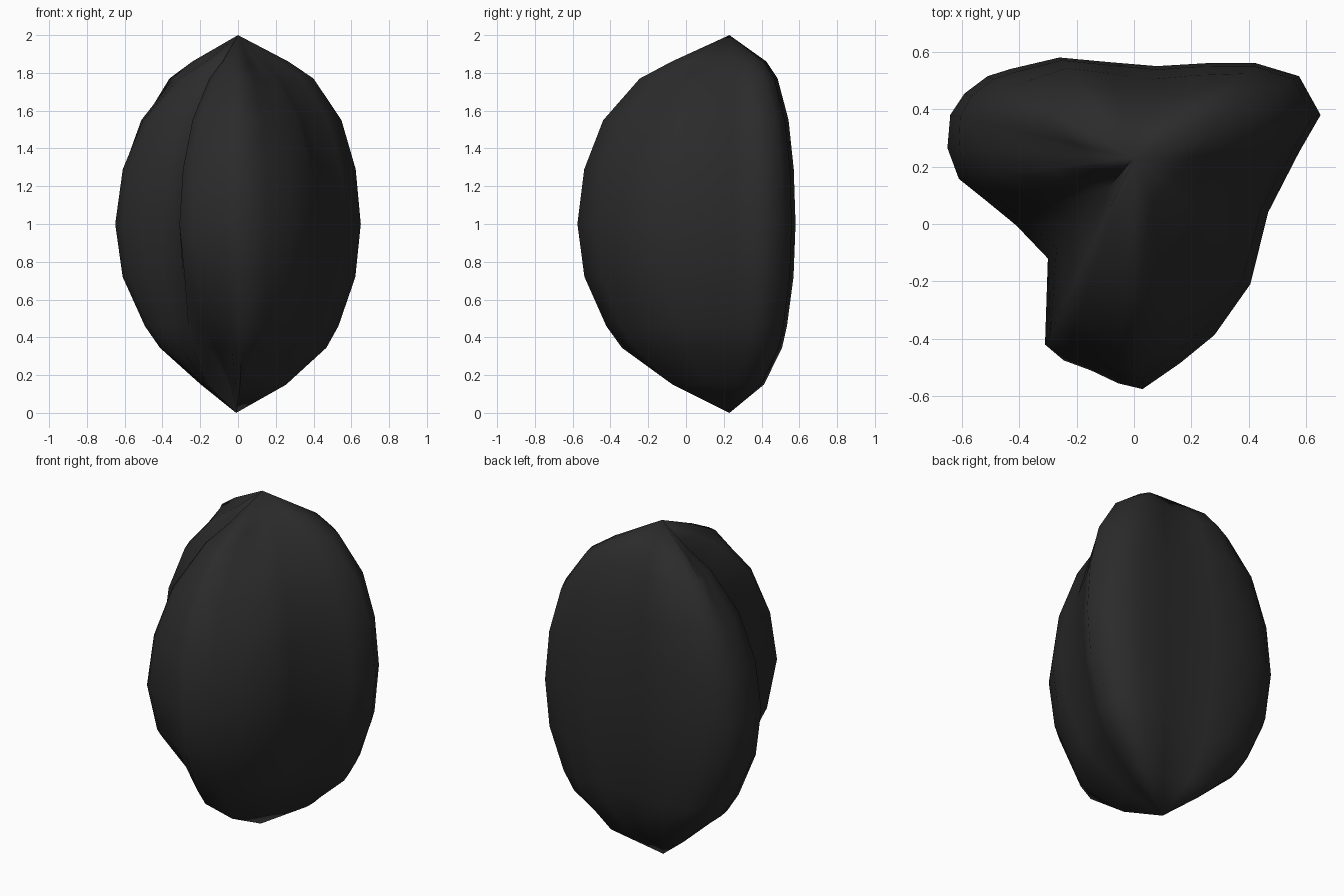
import bpy, bmesh

# Dark seed kernel: a lobed cross-section lofted between two pointed poles
PY = 0.23  # both poles sit above this y

# Cross-section at mid height: x, y, taper exponents of the upper and lower half
# (low = full, high = pinched)
SECTION = [
    (0.65, 0.38, 0.92, 0.98), (0.575, 0.515, 0.80, 0.85),
    (0.425, 0.56, 0.62, 0.70), (0.25, 0.56, 0.72, 0.78),
    (0.08, 0.55, 0.82, 0.85), (-0.10, 0.565, 0.68, 0.74),
    (-0.26, 0.58, 0.60, 0.68), (-0.43, 0.54, 0.78, 0.88),
    (-0.51, 0.515, 0.85, 1.0), (-0.59, 0.455, 0.92, 1.15),
    (-0.64, 0.38, 1.2, 1.3), (-0.65, 0.265, 1.38, 1.35),
    (-0.61, 0.157, 1.35, 1.25), (-0.51, 0.077, 1.45, 1.1),
    (-0.41, -0.005, 1.8, 0.9), (-0.30, -0.12, 2.3, 0.65),
    (-0.31, -0.42, 1.35, 2.0), (-0.245, -0.475, 1.2, 2.0),
    (-0.15, -0.51, 1.08, 1.8), (-0.055, -0.555, 1.0, 1.4),
    (0.03, -0.575, 1.0, 1.03), (0.16, -0.485, 1.2, 1.08),
    (0.28, -0.387, 1.45, 1.15), (0.405, -0.21, 1.4, 1.2),
    (0.43, -0.11, 1.3, 1.15), (0.467, 0.04, 1.2, 1.08),
    (0.575, 0.25, 1.0, 1.0),
]

# Side profile: height, width fraction
PROFILE = [
    (0.15, 0.385), (0.345, 0.715), (0.46, 0.815), (0.72, 0.955),
    (1.0, 1.0), (1.29, 0.955), (1.55, 0.83), (1.77, 0.59), (1.86, 0.38),
]

bm = bmesh.new()
rings = []
for z, f in PROFILE:
    ring = []
    for x, y, upper, lower in SECTION:
        s = f ** (upper if z > 1 else lower)
        ring.append(bm.verts.new((x * s, PY + (y - PY) * s, z)))
    rings.append(ring)
bottom = bm.verts.new((-0.01, PY, 0))
top = bm.verts.new((0, PY, 2))

n = len(SECTION)
for i in range(n):
    j = (i + 1) % n
    for lo, hi in zip(rings, rings[1:]):
        bm.faces.new((lo[i], lo[j], hi[j], hi[i]))
    bm.faces.new((bottom, rings[0][j], rings[0][i]))
    bm.faces.new((top, rings[-1][i], rings[-1][j]))
bmesh.ops.recalc_face_normals(bm, faces=bm.faces)

mesh = bpy.data.meshes.new("seed_kernel")
bm.to_mesh(mesh)
bm.free()
seed = bpy.data.objects.new("seed_kernel", mesh)
bpy.context.collection.objects.link(seed)

# Charcoal skin
mat = bpy.data.materials.new("charcoal")
mat.diffuse_color = (0.024, 0.024, 0.024, 1)
mesh.materials.append(mat)

# Smooth lobes with the deep fold kept sharp
bpy.context.view_layer.objects.active = seed
seed.select_set(True)
bpy.ops.object.shade_smooth_by_angle(angle=1.3)
